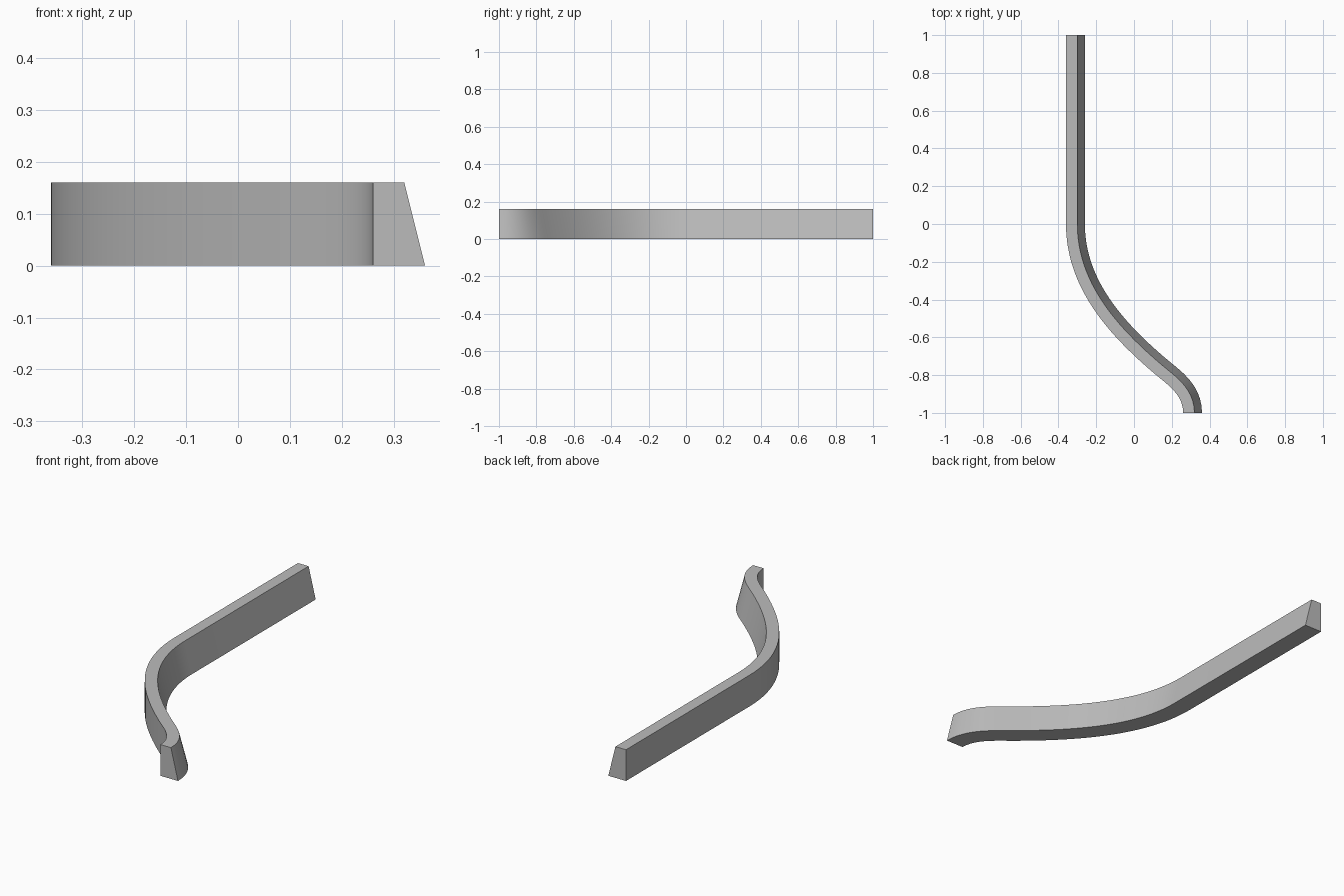
import bpy, bmesh, math
from mathutils import Vector
from mathutils.geometry import interpolate_bezier

cube = bpy.data.objects.get("Cube")
if cube:
    bpy.data.objects.remove(cube, do_unlink=True)

# Concrete material
concrete = bpy.data.materials.new("concrete_grey")
concrete.use_nodes = True
color = (0.5, 0.5, 0.5, 1)
concrete.diffuse_color = color
concrete.node_tree.nodes["Principled BSDF"].inputs["Base Color"].default_value = color

# Path of the upright side: straight run, wide bend, tight return bend
bend_start = Vector((-0.36, 0, 0))
inflection = Vector((0.10, -0.785, 0))
end = Vector((0.26, -1, 0))
slope = Vector((0.76, -0.65, 0)).normalized()
down = Vector((0, -1, 0))
wide = interpolate_bezier(bend_start, bend_start + down * 0.34,
                          inflection - slope * 0.30, inflection, 25)
tight = interpolate_bezier(inflection, inflection + slope * 0.10,
                           end - down * 0.10, end, 13)
path = [Vector((-0.36, 1, 0))] + wide + tight[1:]

# Cross-section: upright on one side, battered on the other (offset, height)
profile = [(0, 0), (0.10, 0), (0.06, 0.16), (0, 0.16)]

# Sweep the profile along the path
bm = bmesh.new()
rings = []
for i, point in enumerate(path):
    if i < 2 or i == len(path) - 1:
        tangent = down
    else:
        tangent = (path[i + 1] - path[i - 1]).normalized()
    side = Vector((-tangent.y, tangent.x, 0))
    rings.append([bm.verts.new(point + side * w + Vector((0, 0, h)))
                  for w, h in profile])
for a, b in zip(rings, rings[1:]):
    for j in range(4):
        k = (j + 1) % 4
        bm.faces.new((a[j], a[k], b[k], b[j]))
bm.faces.new(rings[0])
bm.faces.new(rings[-1])
bmesh.ops.recalc_face_normals(bm, faces=bm.faces)
mesh = bpy.data.meshes.new("curb")
bm.to_mesh(mesh)
bm.free()
mesh.materials.append(concrete)

curb = bpy.data.objects.new("curb", mesh)
bpy.context.collection.objects.link(curb)
bpy.ops.object.select_all(action="DESELECT")
curb.select_set(True)
bpy.context.view_layer.objects.active = curb
bpy.ops.object.shade_smooth_by_angle(angle=math.radians(30))
